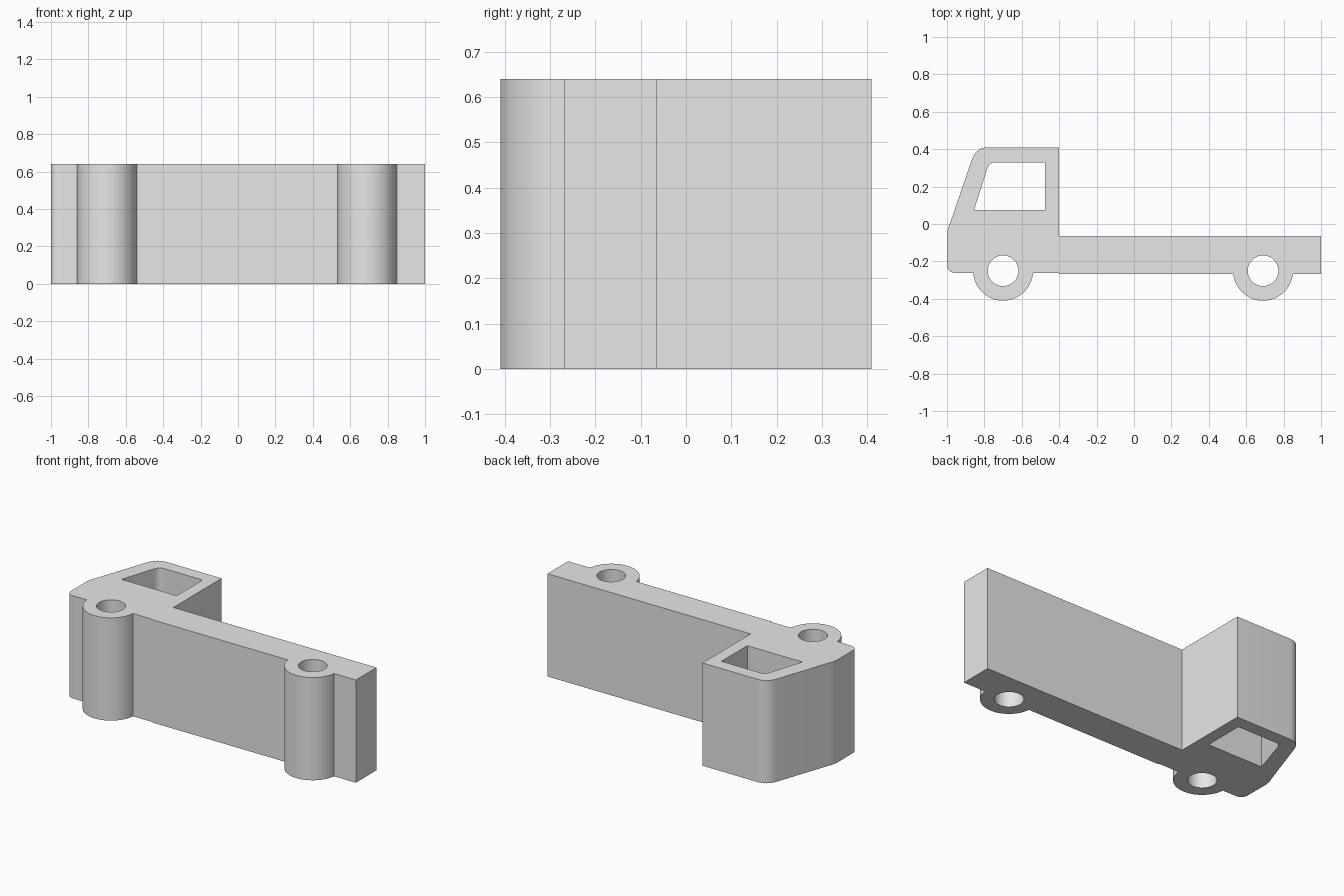
import bpy, math

if "Cube" in bpy.data.objects:
    bpy.data.objects.remove(bpy.data.objects["Cube"])

HEIGHT = 0.64
WHEELS = [(-0.70, -0.25), (0.69, -0.25)]
OUTER, HOLE = 0.16, 0.082


def arc(cx, cy, r, a0, a1, n):
    """Points on an arc, angles in degrees."""
    return [(cx + r * math.cos(math.radians(a0 + (a1 - a0) * i / n)),
             cy + r * math.sin(math.radians(a0 + (a1 - a0) * i / n)))
            for i in range(n + 1)]


def fillet(p0, p1, p2, n=8):
    """Rounded corner from p0 to p2 around the control point p1."""
    return [tuple((1 - t) ** 2 * a + 2 * t * (1 - t) * b + t * t * c
                  for a, b, c in zip(p0, p1, p2))
            for t in (i / n for i in range(n + 1))]


def wheel_bulge(cx, cy, base_y):
    """Lower part of the wheel, left to right below the chassis line."""
    a = math.degrees(math.asin((cy - base_y) / OUTER))
    return arc(cx, cy, OUTER, 180 + a, 360 - a, 36)


# Truck side outline, counter-clockwise
outline = fillet((-1, -0.215), (-1, -0.262), (-0.945, -0.262))
outline += wheel_bulge(*WHEELS[0], -0.262)
outline += [(-0.40, -0.262), (-0.40, -0.268)]
outline += wheel_bulge(*WHEELS[1], -0.268)
outline += [(1, -0.268), (1, -0.065), (-0.40, -0.065), (-0.40, 0.41)]
outline += fillet((-0.78, 0.41), (-0.84, 0.41), (-0.865, 0.35))
outline += fillet((-0.985, 0.0), (-0.998, -0.03), (-1, -0.06), 4)

# Cab window opening and axle holes
window = [(-0.855, 0.075), (-0.475, 0.075), (-0.475, 0.33)]
window += fillet((-0.74, 0.33), (-0.775, 0.33), (-0.785, 0.295))
holes = [arc(x, y, HOLE, 0, 360, 40)[:-1] for x, y in WHEELS]

# Filled profile extruded to full height
curve = bpy.data.curves.new("truck_profile", 'CURVE')
curve.dimensions = '2D'
curve.fill_mode = 'BOTH'
curve.extrude = HEIGHT / 2
for loop in [outline, window] + holes:
    spline = curve.splines.new('POLY')
    spline.points.add(len(loop) - 1)
    for point, (x, y) in zip(spline.points, loop):
        point.co = (x, y, 0, 1)
    spline.use_cyclic_u = True

truck = bpy.data.objects.new("truck_body", curve)
bpy.context.collection.objects.link(truck)
truck.location.z = HEIGHT / 2
bpy.context.view_layer.objects.active = truck
truck.select_set(True)
bpy.ops.object.convert(target='MESH')
truck = bpy.context.object

# Weld caps to walls and smooth the rounded walls
bpy.ops.object.mode_set(mode='EDIT')
bpy.ops.mesh.select_all(action='SELECT')
bpy.ops.mesh.remove_doubles(threshold=0.0005)
bpy.ops.mesh.normals_make_consistent(inside=False)
bpy.ops.object.mode_set(mode='OBJECT')
bpy.ops.object.shade_smooth_by_angle(angle=math.radians(30))

grey = bpy.data.materials.new("light_grey")
grey.diffuse_color = (0.8, 0.8, 0.8, 1)
grey.use_nodes = True
grey.node_tree.nodes["Principled BSDF"].inputs["Base Color"].default_value = grey.diffuse_color
truck.data.materials.clear()
truck.data.materials.append(grey)
